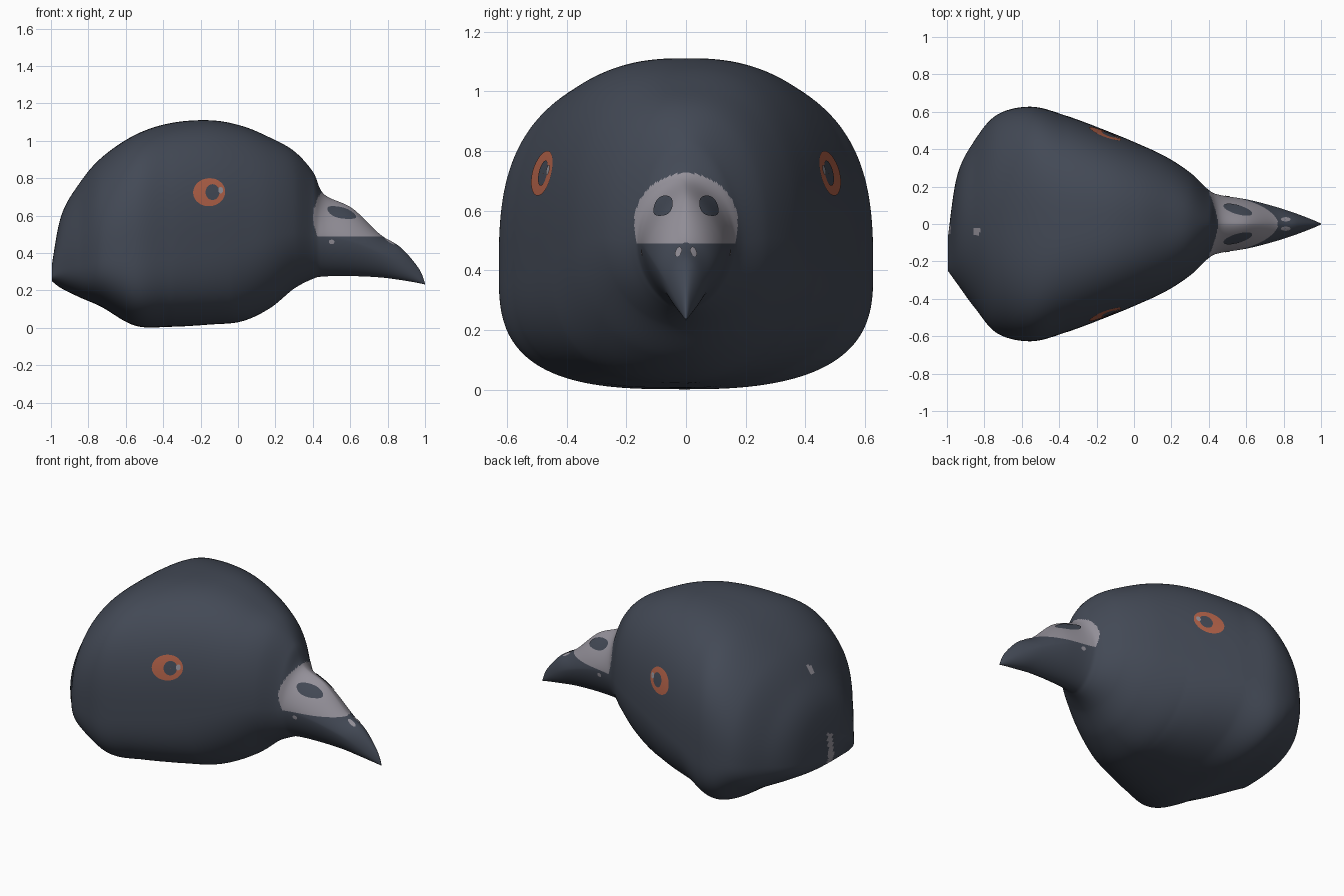
import bpy, bmesh, math
from mathutils import Vector
from mathutils.bvhtree import BVHTree

if "Cube" in bpy.data.objects:
    bpy.data.objects.remove(bpy.data.objects["Cube"])


def material(name, rgb):
    m = bpy.data.materials.new(name)
    m.diffuse_color = (*rgb, 1)
    m.use_nodes = True
    m.node_tree.nodes["Principled BSDF"].inputs["Base Color"].default_value = m.diffuse_color
    return m


SLATE = material("slate_feathers", (0.056, 0.067, 0.092))
GREY = material("pale_grey_cere", (0.30, 0.285, 0.325))
ORANGE = material("orange_iris", (0.44, 0.12, 0.065))

# Cross-sections: x, top z, widest z, bottom z, half width, y shift, squareness above, below
SECTIONS = [
    (-0.995, 0.34, 0.28, 0.25, 0.09, -0.16, 2.0, 2.2),
    (-0.945, 0.60, 0.32, 0.212, 0.29, -0.03, 2.1, 2.4),
    (-0.85, 0.77, 0.36, 0.165, 0.45, 0.0, 2.1, 2.6),
    (-0.73, 0.91, 0.39, 0.112, 0.585, 0.0, 2.5, 2.7),
    (-0.55, 1.032, 0.40, 0.012, 0.627, 0.0, 2.9, 3.0),
    (-0.36, 1.095, 0.42, 0.006, 0.578, 0.0, 2.7, 2.6),
    (-0.15, 1.11, 0.45, 0.018, 0.50, 0.0, 2.6, 2.5),
    (0.02, 1.08, 0.48, 0.035, 0.43, 0.0, 2.5, 2.3),
    (0.17, 1.018, 0.50, 0.105, 0.36, 0.0, 2.4, 2.1),
    (0.30, 0.945, 0.51, 0.21, 0.275, 0.0, 2.2, 2.0),
    (0.40, 0.835, 0.49, 0.262, 0.182, 0.0, 1.85, 1.9),
    (0.46, 0.715, 0.49, 0.275, 0.155, 0.0, 1.65, 1.8),
    (0.61, 0.64, 0.46, 0.277, 0.130, 0.0, 1.5, 1.7),
    (0.76, 0.50, 0.40, 0.27, 0.091, 0.0, 1.7, 1.7),
    (0.87, 0.43, 0.34, 0.256, 0.055, 0.0, 1.9, 1.9),
    (0.965, 0.32, 0.27, 0.24, 0.018, 0.0, 2.0, 2.0),
    (1.0, 0.24, 0.236, 0.232, 0.002, 0.0, 2.0, 2.0),
]
STEPS, SEGS = 15, 160


def blend(i, t):
    """Smooth curve through the sections."""
    n = len(SECTIONS) - 1
    p0, p1, p2, p3 = (SECTIONS[min(max(i + k, 0), n)] for k in (-1, 0, 1, 2))
    return [0.5 * (2 * b + (c - a) * t + (2 * a - 5 * b + 4 * c - d) * t * t
                   + (3 * b - a - 3 * c + d) * t ** 3)
            for a, b, c, d in zip(p0, p1, p2, p3)]


def section_points(s):
    x, top, mid, bottom, half, shift, n_up, n_down = s
    # The neck cut is slightly twisted: fuller on one side in front, the other behind
    skew = max(-0.3, min(0.4, 1.5 * (x + 0.62))) * min(1, max(0, (0.3 - x) * 3))
    pts = []
    for k in range(SEGS):
        a = 2 * math.pi * k / SEGS
        c, w = math.cos(a), math.sin(a)
        n, h = (n_up, top - mid) if w > 0 else (n_down - math.copysign(skew, c), bottom - mid)
        y = shift + half * math.copysign(abs(c) ** (2 / n), c)
        pts.append(Vector((x, y, mid + h * abs(w) ** (2 / n))))
    return pts


def finish(bm, name, mats):
    me = bpy.data.meshes.new(name)
    bm.to_mesh(me)
    ob = bpy.data.objects.new(name, me)
    bpy.context.collection.objects.link(ob)
    for m in mats:
        me.materials.append(m)
    for p in me.polygons:
        p.use_smooth = True
    return ob


# Head and beak: one lofted skin, closed at both ends
bm = bmesh.new()
rings = []
for i in range(len(SECTIONS) - 1):
    for j in range(STEPS):
        rings.append(blend(i, j / STEPS))
rings.append(SECTIONS[-1])
loops = [[bm.verts.new(p) for p in section_points(s)] for s in rings]
for a, b in zip(loops, loops[1:]):
    for k in range(SEGS):
        m = (k + 1) % SEGS
        bm.faces.new((a[k], a[m], b[m], b[k]))
bm.faces.new(loops[0])
bm.faces.new(loops[-1])
bmesh.ops.recalc_face_normals(bm, faces=bm.faces)

# Clean cut along the lower edge of the cere
beak_faces = [f for f in bm.faces if f.calc_center_median().x > 0.38]
geom = set(beak_faces) | {e for f in beak_faces for e in f.edges} | {v for f in beak_faces for v in f.verts}
bmesh.ops.bisect_plane(bm, geom=list(geom), dist=1e-5,
                       plane_co=(0.5, 0, 0.49), plane_no=(0, 0, 1))

# Pale cere: saddle over the beak base, with a curved rear edge; pale nape marks
for f in bm.faces:
    c = f.calc_center_median()
    rear = 0.402 + 0.04 * ((c.z - 0.59) / 0.13) ** 2
    cere = rear < c.x < 0.77 and 0.49 < c.z < 0.76
    nape = c.x < -0.9 and abs(c.y + 0.03) < 0.022 and 0.23 < c.z < 0.42
    dot = c.z > 0.5 and math.hypot(c.x + 0.84, c.y + 0.04) < 0.017
    if cere or nape or dot:
        f.material_index = 1
tree = BVHTree.FromBMesh(bm)
finish(bm, "head_and_beak", [SLATE, GREY])
bm.free()


def plate(name, mat, centre, radii, tilt, lift, along):
    """Thin oval projected on the skin from the side ('y') or above ('z'), both sides."""
    bm = bmesh.new()
    count, layers = 32, 6
    for side in (-1, 1):
        grid = []
        for r in range(layers + 1):
            f = max(r / layers, 0.02)
            row = []
            for k in range(count):
                a = 2 * math.pi * k / count
                u, v = radii[0] * f * math.cos(a), radii[1] * f * math.sin(a)
                p = centre[0] + u * math.cos(tilt) - v * math.sin(tilt)
                q = centre[1] + u * math.sin(tilt) + v * math.cos(tilt)
                if along == 'y':
                    start, way = Vector((p, 2 * side, q)), Vector((0, -side, 0))
                else:
                    start, way = Vector((p, q * side, 2)), Vector((0, 0, -1))
                hit, normal, _, _ = tree.ray_cast(start, way)
                row.append(bm.verts.new(hit + normal * lift))
            grid.append(row)
        for a, b in zip(grid, grid[1:]):
            for k in range(count):
                m = (k + 1) % count
                face = bm.faces.new((a[k], b[k], b[m], a[m]))
                face.normal_update()
                facing = face.normal.y * side if along == 'y' else face.normal.z
                if facing < 0:
                    face.normal_flip()
    finish(bm, name, [mat])
    bm.free()


# Eyes: orange iris, dark pupil, small glint
plate("eye_iris", ORANGE, (-0.155, 0.725), (0.086, 0.075), 0.1, 0.003, 'y')
plate("eye_pupil", SLATE, (-0.138, 0.725), (0.037, 0.042), 0.0, 0.005, 'y')
plate("eye_glint", GREY, (-0.095, 0.735), (0.013, 0.017), 0.0, 0.007, 'y')

# Nostrils on the cere, and small pale flecks on the beak
plate("nostril", SLATE, (0.553, 0.074), (0.080, 0.024), -0.28, 0.004, 'z')
plate("beak_fleck", GREY, (0.81, 0.024), (0.026, 0.011), 0.0, 0.003, 'z')
plate("cheek_fleck", GREY, (0.50, 0.46), (0.015, 0.012), 0.0, 0.003, 'y')
